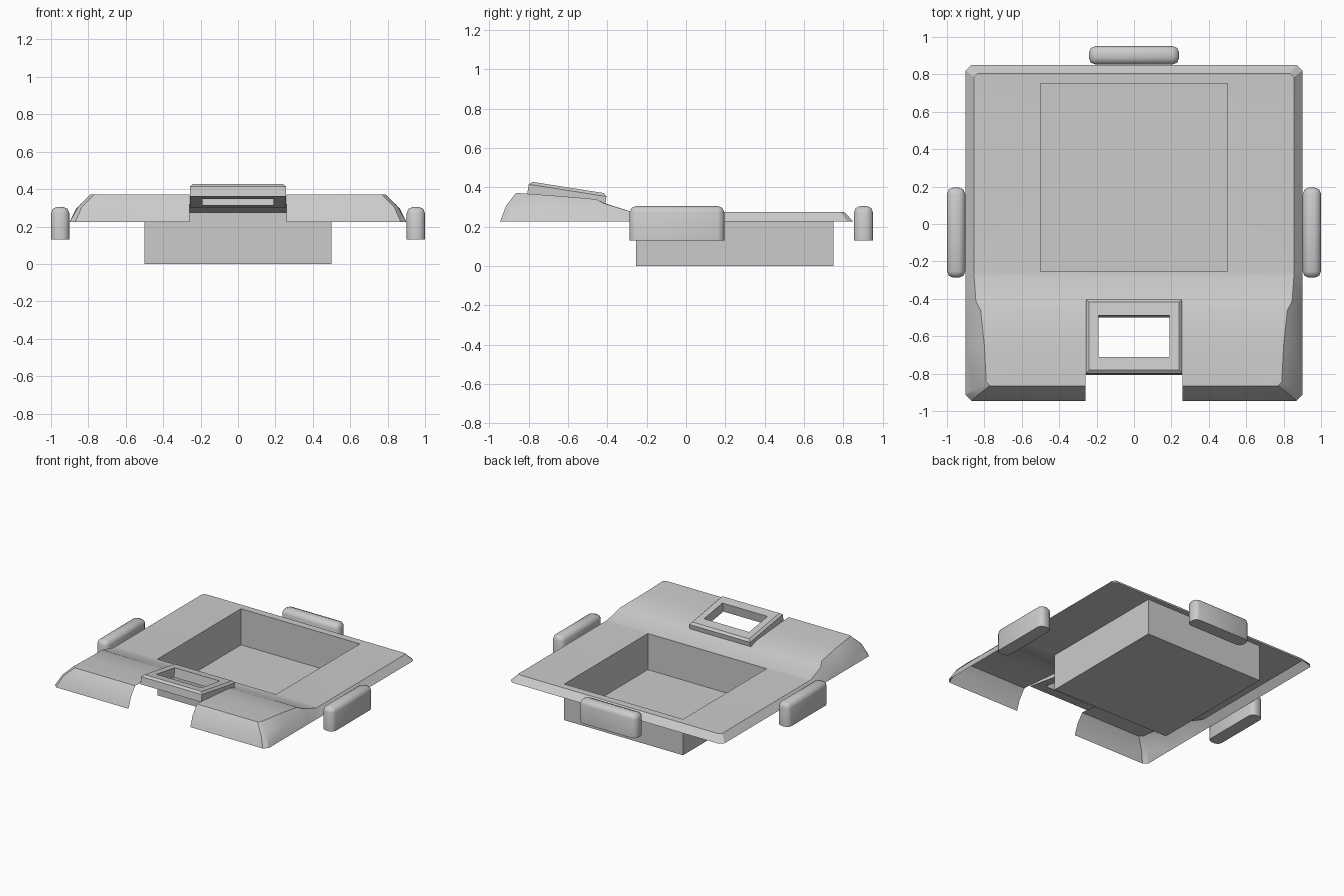
import bpy, bmesh, math
from mathutils import Matrix, Vector

if "Cube" in bpy.data.objects:
    bpy.data.objects.remove(bpy.data.objects["Cube"])


def finish(name, bm, smooth=None):
    me = bpy.data.meshes.new(name)
    bm.to_mesh(me)
    bm.free()
    ob = bpy.data.objects.new(name, me)
    bpy.context.collection.objects.link(ob)
    if smooth:
        bpy.ops.object.select_all(action='DESELECT')
        ob.select_set(True)
        bpy.context.view_layer.objects.active = ob
        bpy.ops.object.shade_smooth_by_angle(angle=math.radians(smooth))
    return ob


# Cover shell: rows run back to front; each has y, z of the flat middle,
# then its shoulder, mid and rim points on the right side
B = (.87, .85, .225)
M = (.835, -.915, .305)
F = (.87, -.945, .225)
rows = [
    (.85, .225, B, B, B),
    (.805, .275, (.835, .805, .275), (.853, .827, .25), B),
    (.75, .275, (.855, .785, .275), (.878, .803, .25), (.9, .82, .225)),
    (-.255, .275, (.855, -.255, .275), (.878, -.255, .25), (.9, -.255, .225)),
    (-.28, .276, (.855, -.28, .276), (.878, -.28, .25), (.9, -.28, .225)),
    (-.415, .32, (.845, -.415, .318), (.873, -.415, .275), (.9, -.415, .225)),
    (-.47, .34, (.82, -.46, .34), (.867, -.46, .292), (.9, -.46, .225)),
    (-.65, .356, (.80, -.65, .356), (.86, -.65, .302), (.9, -.65, .225)),
    (-.845, .37, (.79, -.845, .37), (.855, -.885, .305), (.9, -.915, .225)),
    (-.865, .37, (.77, -.865, .37), M, F),
    (-.915, .305, M, M, F),
    (-.945, .225, F, F, F),
]
bm = bmesh.new()
grid = []
for y, z, *side in rows:
    half = [(.26, y, z), (.5, y, z)] + side
    pts = [(-a, b, c) for a, b, c in reversed(half)] + half
    grid.append([bm.verts.new(p) for p in pts])
for i in range(len(rows) - 1):
    for j in range(9):
        well = i == 2 and 3 <= j <= 5
        notch = i >= 5 and j == 4
        if not (well or notch):
            a, b = grid[i], grid[i + 1]
            bm.faces.new((a[j], b[j], b[j + 1], a[j + 1]))
bmesh.ops.remove_doubles(bm, verts=bm.verts, dist=.0005)
finish("cover_shell", bm, 30)

# Open square basin hanging under the shell
bm = bmesh.new()
bmesh.ops.create_cube(bm, size=1, matrix=Matrix.Translation((0, .2475, .1375))
                      @ Matrix.Diagonal((1, 1.005, .275, 1)))
bmesh.ops.delete(bm, geom=[f for f in bm.faces if f.normal.z > .9], context='FACES_ONLY')
finish("basin", bm)

# Tilted rectangular frame: section loops of half width, half length, height
bm = bmesh.new()
loops = [[bm.verts.new((sx * a, sy * b, h)) for sx, sy in ((-1, -1), (1, -1), (1, 1), (-1, 1))]
         for a, b, h in ((.256, .2, 0), (.256, .2, .055), (.24, .184, .07),
                         (.19, .112, .07), (.19, .112, 0))]
for k in range(5):
    p, q = loops[k], loops[(k + 1) % 5]
    for j in range(4):
        n = (j + 1) % 4
        bm.faces.new((p[j], p[n], q[n], q[j]))
bmesh.ops.recalc_face_normals(bm, faces=bm.faces)
bm.transform(Matrix.Translation((0, -.61, .33)) @ Matrix.Rotation(math.radians(-8.9), 4, 'X'))
finish("window_frame", bm)


# Rounded pads with a flat underside
def pad(name, centre, size):
    bm = bmesh.new()
    bmesh.ops.create_cube(bm, size=1, matrix=Matrix.Translation(centre)
                          @ Matrix.Diagonal((*size, 1)))
    low = centre[2] - size[2] / 2 + .001
    edges = [e for e in bm.edges if max(v.co.z for v in e.verts) > low]
    bmesh.ops.bevel(bm, geom=edges, offset=.034, segments=2, profile=.5, affect='EDGES')
    finish(name, bm, 50)


for label, s in (("left", -1), ("right", 1)):
    pad(label + "_pad", (s * .951, -.046, .2175), (.098, .482, .175))
pad("back_pad", (0, .902, .2175), (.482, .098, .175))
